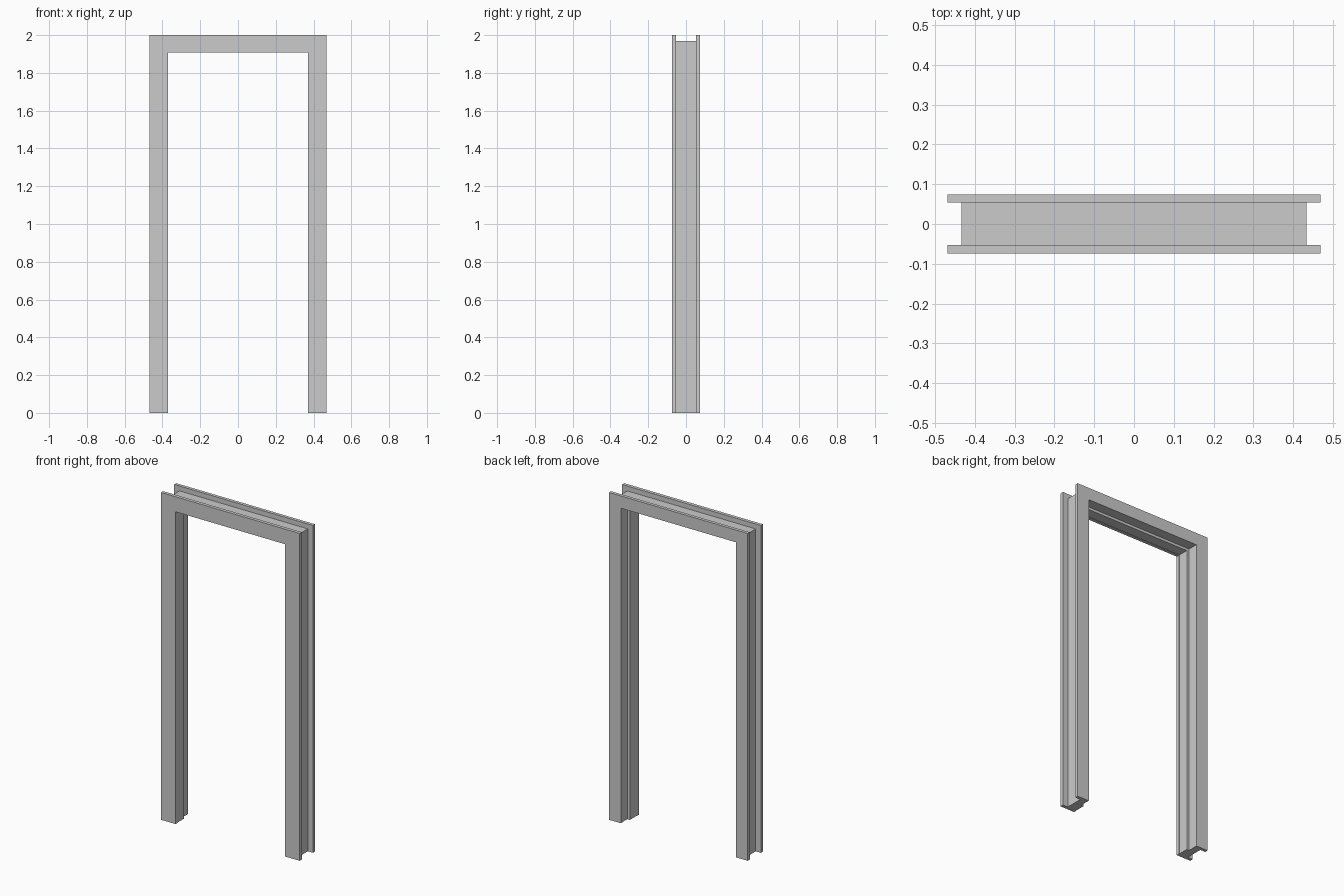
import bpy, bmesh

if "Cube" in bpy.data.objects:
    bpy.data.objects.remove(bpy.data.objects["Cube"])


def arch(name, outer_x, outer_z, inner_x, inner_z, y0, y1):
    """Upside-down U profile in the xz plane, extruded from y0 to y1."""
    profile = [(-outer_x, 0), (-outer_x, outer_z), (outer_x, outer_z), (outer_x, 0),
               (inner_x, 0), (inner_x, inner_z), (-inner_x, inner_z), (-inner_x, 0)]
    bm = bmesh.new()
    face = bm.faces.new([bm.verts.new((x, y0, z)) for x, z in profile])
    new = bmesh.ops.extrude_face_region(bm, geom=[face])["geom"]
    verts = [g for g in new if isinstance(g, bmesh.types.BMVert)]
    bmesh.ops.translate(bm, verts=verts, vec=(0, y1 - y0, 0))
    bmesh.ops.recalc_face_normals(bm, faces=bm.faces[:])
    mesh = bpy.data.meshes.new(name)
    bm.to_mesh(mesh)
    bm.free()
    obj = bpy.data.objects.new(name, mesh)
    bpy.context.collection.objects.link(obj)
    return obj


# Wide trim on the front, narrower trim on the back
arch("front_casing", 0.469, 2.0, 0.371, 1.908, -0.074, -0.053)
arch("back_casing", 0.469, 2.0, 0.389, 1.925, 0.054, 0.074)

# Lining between the trims, with the rebate step the door closes against
arch("jamb", 0.434, 1.97, 0.39, 1.926, -0.053, 0.054)
arch("door_stop", 0.39, 1.926, 0.373, 1.91, -0.053, 0.01)
